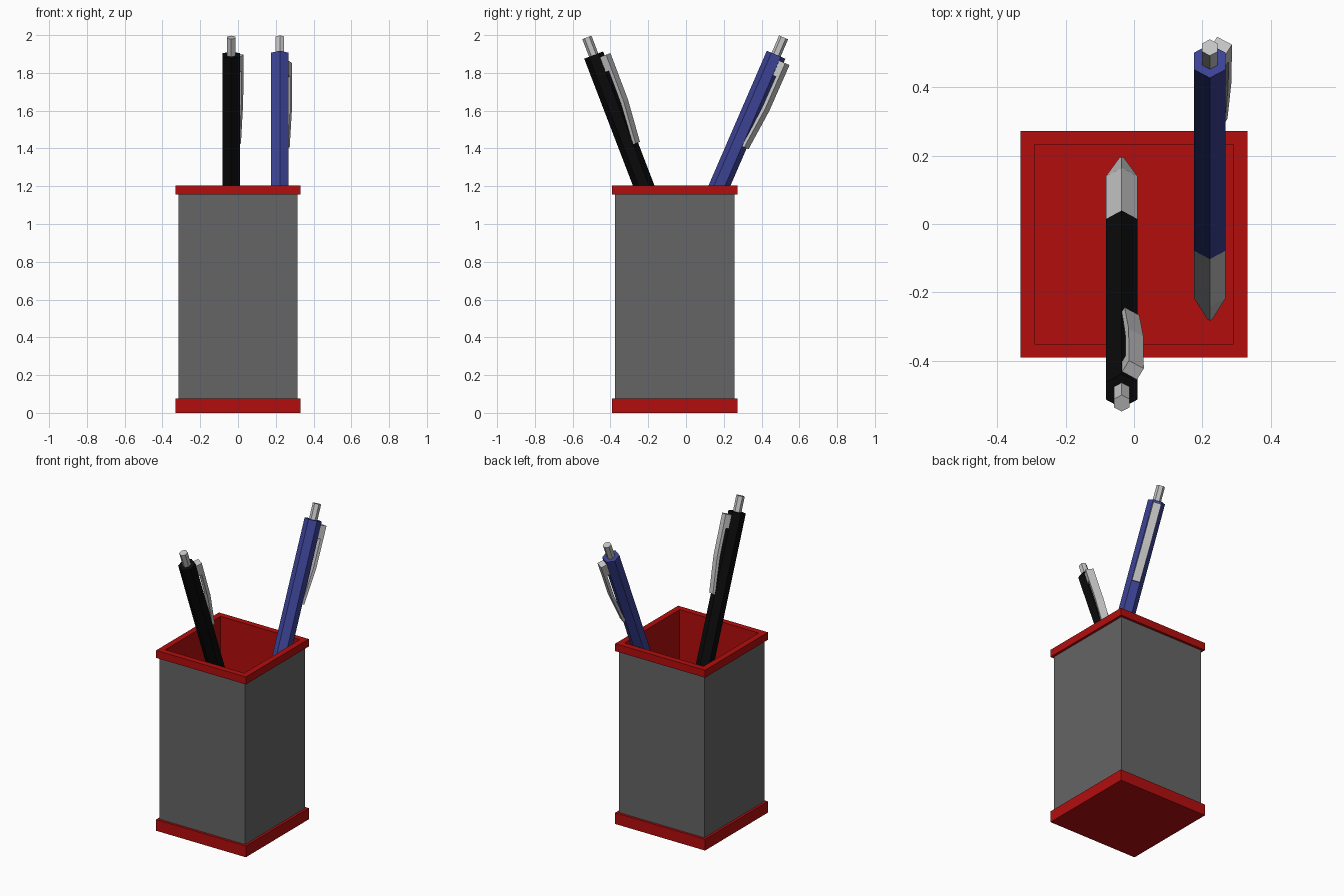
import bpy, bmesh, math
from mathutils import Vector

if "Cube" in bpy.data.objects:
    bpy.data.objects.remove(bpy.data.objects["Cube"])


def material(name, rgb):
    m = bpy.data.materials.new(name)
    m.diffuse_color = (*rgb, 1)
    m.use_nodes = True
    m.node_tree.nodes["Principled BSDF"].inputs["Base Color"].default_value = m.diffuse_color
    return m


RED = material("red", (0.45, 0.004, 0.004))
GREY = material("grey", (0.13, 0.13, 0.13))
BLACK = material("black", (0.003, 0.003, 0.003))
BLUE = material("blue", (0.045, 0.055, 0.30))
SILVER = material("silver", (0.55, 0.55, 0.55))
CY = -0.059  # cup centre in y


def finish(name, bm, *mats):
    bmesh.ops.recalc_face_normals(bm, faces=bm.faces)
    me = bpy.data.meshes.new(name)
    bm.to_mesh(me)
    bm.free()
    for m in mats:
        me.materials.append(m)
    ob = bpy.data.objects.new(name, me)
    bpy.context.collection.objects.link(ob)
    return ob


def loft(bm, rings, closed=False):
    """Skin a list of point rings; cap the ends, or join last to first."""
    rows = [[bm.verts.new(p) for p in ring] for ring in rings]
    n = len(rows[0])
    pairs = list(zip(rows, rows[1:])) + ([(rows[-1], rows[0])] if closed else [])
    for a, b in pairs:
        for i in range(n):
            j = (i + 1) % n
            bm.faces.new((a[i], a[j], b[j], b[i]))
    if not closed:
        bm.faces.new(rows[0])
        bm.faces.new(rows[-1])


def square(h, z):
    return [(x * h, CY + y * h, z) for x, y in ((-1, -1), (1, -1), (1, 1), (-1, 1))]


def square_tube(name, outer, inner, z0, z1, *mats):
    bm = bmesh.new()
    loft(bm, [square(outer, z0), square(outer, z1), square(inner, z1), square(inner, z0)], True)
    # inside walls take the last material
    for f in bm.faces:
        c = f.calc_center_median()
        if max(abs(c.x), abs(c.y - CY)) < inner + 0.001:
            f.material_index = len(mats) - 1
    return finish(name, bm, *mats)


# Cup: solid base, hollow body with red lining, top rim
bm = bmesh.new()
loft(bm, [square(0.332, 0), square(0.332, 0.075)])
finish("cup_base", bm, RED)
square_tube("cup_body", 0.316, 0.292, 0.075, 1.155, GREY, RED)
square_tube("cup_rim", 0.332, 0.292, 1.155, 1.205, RED)


def pen(name, colour, tip, direction, up):
    tip, d = Vector(tip), Vector(direction).normalized()
    side = Vector((1, 0, 0))
    n = d.cross(side) * up  # direction the clip leans towards

    def hexagon(s, r):
        return [tip + d * s + (n * math.cos(k * math.pi / 3) + side * math.sin(k * math.pi / 3)) * r
                for k in range(6)]

    # Hexagonal pieces: list of (distance from tip, radius)
    parts = {"tip": ([(0, 0.008), (0.21, 0.0535), (0.56, 0.0535)], SILVER),
             "barrel": ([(0.56, 0.0535), (1.897, 0.0535)], colour),
             "button": ([(1.89, 0.026), (1.997, 0.026)], SILVER)}
    for part, (prof, mat) in parts.items():
        bm = bmesh.new()
        loft(bm, [hexagon(s, r) for s, r in prof])
        finish(f"{name}_{part}", bm, mat)

    # Clip: side profile extruded across one flat of the barrel
    out = side * 0.5 + n * 0.866
    across = side * 0.866 - n * 0.5
    prof = [(1.875, 0.04), (1.875, 0.086), (1.61, 0.084), (1.38, 0.060),
            (1.38, 0.044), (1.61, 0.064), (1.79, 0.066), (1.79, 0.04)]
    bm = bmesh.new()
    loft(bm, [[tip + d * s + out * h + across * w for s, h in prof] for w in (-0.025, 0.025)])
    finish(f"{name}_clip", bm, SILVER)


# Pens lean in opposite directions
pen("black_pen", BLACK, (-0.036, 0.19, 0.123), (0, -0.358, 0.934), 1)
pen("blue_pen", BLUE, (0.222, -0.276, 0.155), (0, 0.397, 0.918), 1)

# Blue pen's clip hangs on its lower side, black pen's on its upper side:
# d x X gives +y for both leaning directions, so one sign serves both.
